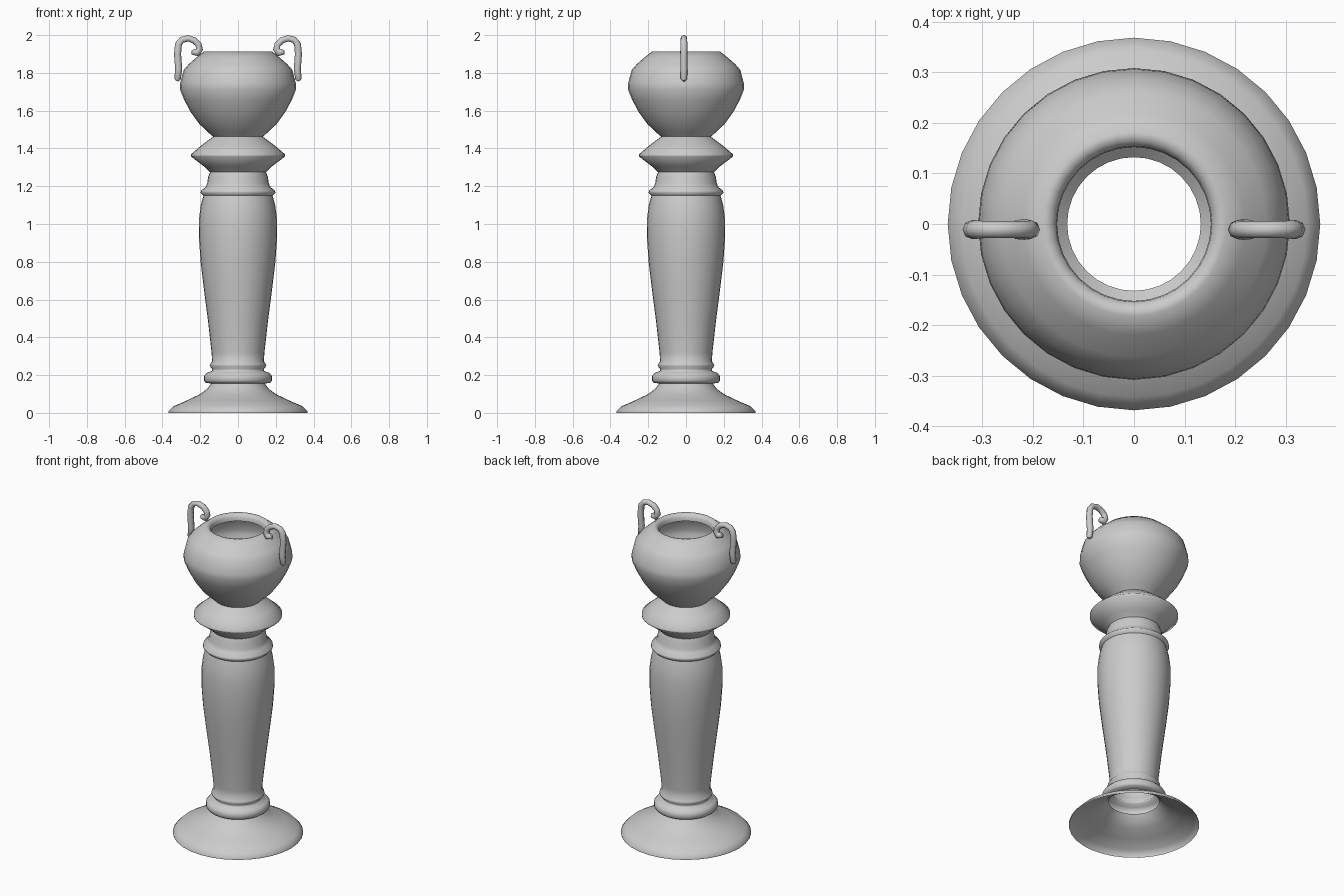
import bpy, math

if "Cube" in bpy.data.objects:
    bpy.data.objects.remove(bpy.data.objects["Cube"])

SEGMENTS = 32


def lathe(name, profile):
    """Revolve an open (radius, height) profile into a thin shell."""
    verts, faces = [], []
    for r, z in profile:
        for i in range(SEGMENTS):
            a = 2 * math.pi * i / SEGMENTS
            verts.append((r * math.cos(a), r * math.sin(a), z))
    for k in range(len(profile) - 1):
        for i in range(SEGMENTS):
            j = (i + 1) % SEGMENTS
            a, b = k * SEGMENTS, (k + 1) * SEGMENTS
            faces.append((a + i, a + j, b + j, b + i))
    mesh = bpy.data.meshes.new(name)
    mesh.from_pydata(verts, [], faces)
    obj = bpy.data.objects.new(name, mesh)
    bpy.context.collection.objects.link(obj)
    bpy.ops.object.select_all(action='DESELECT')
    obj.select_set(True)
    bpy.context.view_layer.objects.active = obj
    bpy.ops.object.shade_smooth_by_angle(angle=math.radians(60))
    return obj


def handle(name, side):
    """Curled tube in the xz plane, hooked at the inner end."""
    path = [(.324, 1.757, .45), (.320, 1.768, 1), (.314, 1.82, 1.1),
            (.320, 1.90, 1.1), (.315, 1.952, 1.1), (.297, 1.975, 1),
            (.265, 1.983, 1), (.232, 1.972, 1), (.209, 1.95, 1),
            (.204, 1.925, 1.1), (.215, 1.907, 1.2), (.234, 1.912, 1.1),
            (.240, 1.922, .5)]
    curve = bpy.data.curves.new(name, 'CURVE')
    curve.dimensions = '3D'
    curve.bevel_depth = .017
    curve.bevel_resolution = 2
    curve.use_fill_caps = True
    spline = curve.splines.new('POLY')
    spline.points.add(len(path) - 1)
    for p, (x, z, r) in zip(spline.points, path):
        p.co = (side * x, -.011, z, 1)
        p.radius = r
    spline.use_smooth = True
    obj = bpy.data.objects.new(name, curve)
    bpy.context.collection.objects.link(obj)


# Hollow pedestal: flared foot, ring, swelling column, collar, flange
lathe("pedestal", [
    (.368, 0), (.368, .008), (.342, .035), (.27, .066), (.205, .097),
    (.165, .125), (.142, .155), (.172, .16), (.18, .17), (.18, .195),
    (.165, .212), (.138, .222), (.136, .232), (.15, .248), (.148, .258),
    (.137, .272), (.14, .32), (.158, .48), (.18, .65), (.198, .80),
    (.207, .93), (.206, 1.03), (.197, 1.10), (.183, 1.15), (.198, 1.165),
    (.196, 1.176), (.172, 1.195), (.163, 1.215), (.158, 1.25),
    (.148, 1.275), (.18, 1.305), (.25, 1.358), (.25, 1.368),
    (.195, 1.415), (.132, 1.462)])

# Open bowl with a rolled lip
lathe("bowl", [
    (.132, 1.462), (.165, 1.492), (.205, 1.53), (.25, 1.592), (.284, 1.655),
    (.308, 1.715), (.306, 1.745), (.288, 1.815), (.262, 1.845), (.22, 1.882),
    (.182, 1.912), (.165, 1.908), (.154, 1.895), (.152, 1.87)])

# Pair of scroll handles
for side, label in ((-1, "left_handle"), (1, "right_handle")):
    handle(label, side)
